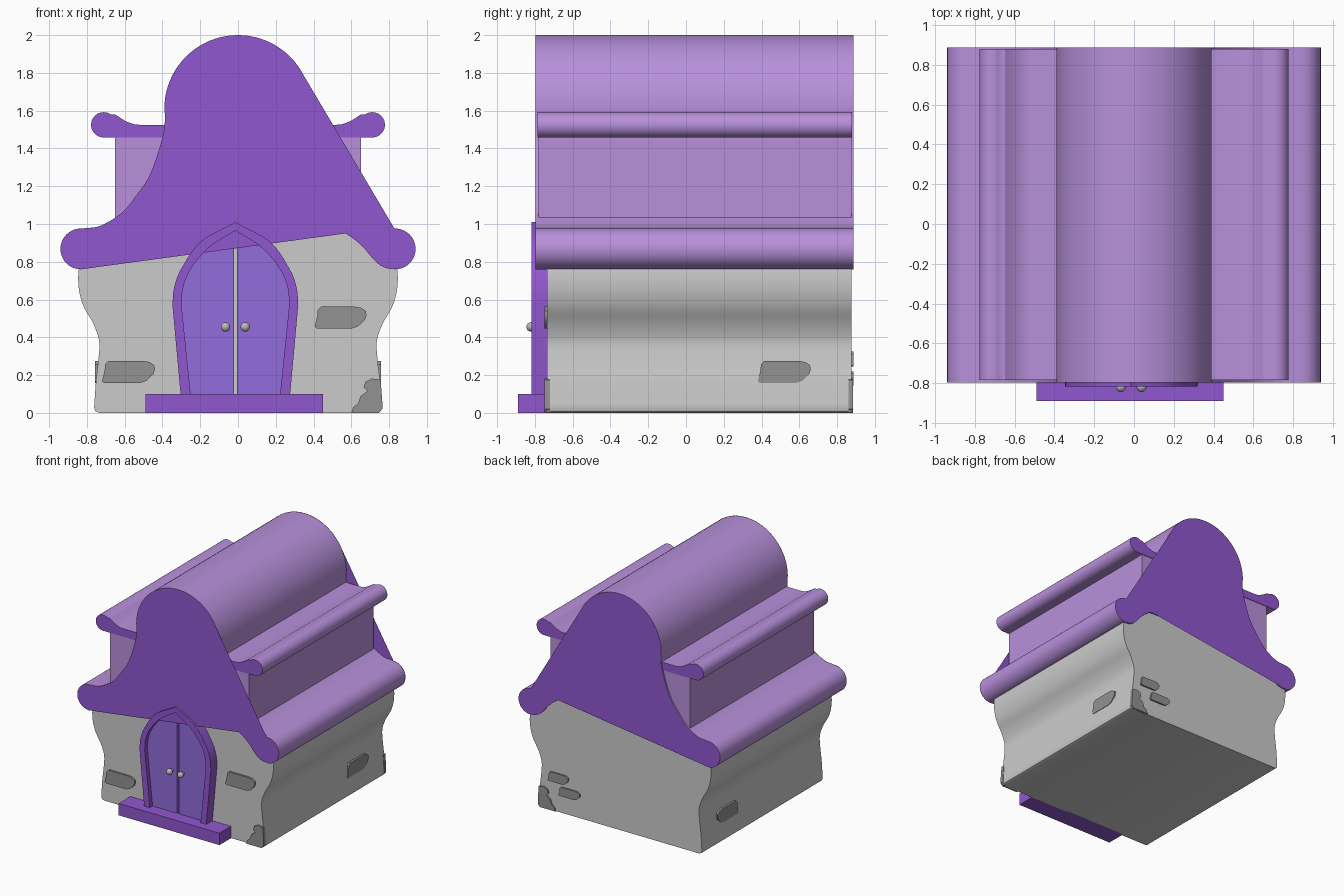
import bpy, bmesh
from math import sin, cos, radians
from mathutils import Vector

if "Cube" in bpy.data.objects:
    bpy.data.objects.remove(bpy.data.objects["Cube"])


def material(name, rgb):
    m = bpy.data.materials.new(name)
    m.diffuse_color = (*rgb, 1)
    m.use_nodes = True
    m.node_tree.nodes["Principled BSDF"].inputs["Base Color"].default_value = m.diffuse_color
    return m


DARK = material("dark_purple", (0.28, 0.095, 0.62))
LIGHT = material("light_purple", (0.48, 0.28, 0.71))
DOOR = material("door_purple", (0.29, 0.15, 0.71))
WALL = material("wall_grey", (0.55, 0.54, 0.57))
STONE = material("stone_grey", (0.29, 0.29, 0.29))
METAL = material("knob_grey", (0.5, 0.48, 0.48))


def arc(cx, cz, r, a0, a1, n):
    return [(cx + r * cos(radians(a0 + (a1 - a0) * i / n)),
             cz + r * sin(radians(a0 + (a1 - a0) * i / n))) for i in range(n + 1)]


def spline(pts, n=5):
    """Smooth curve through the given points."""
    p = [Vector(q) for q in pts]
    p = [2 * p[0] - p[1]] + p + [2 * p[-1] - p[-2]]
    out = []
    for a, b, c, d in zip(p, p[1:], p[2:], p[3:]):
        for i in range(n):
            t = i / n
            out.append(tuple(0.5 * (2 * b + (c - a) * t + (2 * a - 5 * b + 4 * c - d) * t * t
                                    + (3 * b - a - 3 * c + d) * t ** 3)))
    return out + [tuple(pts[-1])]


def mirrored(half):
    """Closed outline from its right half (first to last point)."""
    return half + [(-x, z) for x, z in reversed(half) if abs(x) > 1e-4]


def prism(name, pts, d0, d1, mat, end_mat=None, axis="y"):
    """Extrude an outline along y or x; equal depths give one flat face."""
    def put(p, d):
        return (p[0], d, p[1]) if axis == "y" else (d, p[0], p[1])
    bm = bmesh.new()
    a = [bm.verts.new(put(p, d0)) for p in pts]
    caps = [bm.faces.new(a)]
    if d0 != d1:
        b = [bm.verts.new(put(p, d1)) for p in pts]
        caps.append(bm.faces.new(b[::-1]))
        for i in range(len(a)):
            j = (i + 1) % len(a)
            bm.faces.new((a[j], a[i], b[i], b[j]))
    if end_mat:
        for f in caps:
            f.material_index = 1
    bmesh.ops.recalc_face_normals(bm, faces=bm.faces[:])
    me = bpy.data.meshes.new(name)
    bm.to_mesh(me)
    bm.free()
    me.materials.append(mat)
    if end_mat:
        me.materials.append(end_mat)
    ob = bpy.data.objects.new(name, me)
    bpy.context.collection.objects.link(ob)
    bpy.ops.object.select_all(action="DESELECT")
    ob.select_set(True)
    bpy.context.view_layer.objects.active = ob
    bpy.ops.object.shade_smooth_by_angle(angle=radians(32))
    return ob


# walls with a pinched waist
wall = [(0.735, 0.0), (0.755, 0.008), (0.762, 0.03)]
wall += spline([(0.76, 0.05), (0.752, 0.17), (0.739, 0.28), (0.735, 0.38), (0.765, 0.47),
                (0.82, 0.57), (0.845, 0.68), (0.835, 0.8), (0.78, 0.9), (0.7, 0.96), (0.6, 0.99)])
prism("walls", mirrored(wall), -0.735, 0.875, WALL)

# main roof: round ridge, concave flanks, rolled eaves
flank = spline([(0.39, 1.61), (0.387, 1.55), (0.402, 1.45), (0.464, 1.266), (0.543, 1.145),
                (0.62, 1.055), (0.73, 0.99), (0.81, 0.978)])
eave = arc(0.832, 0.868, 0.108, 92, -90, 20)
under = spline([(0.79, 0.765), (0.755, 0.78), (0.715, 0.815), (0.665, 0.875), (0.62, 0.915), (0.57, 0.95)], 3)
arch = arc(0, 1.61, 0.39, 90, 0, 20)
prism("roof", mirrored(arch[:-1] + flank[:-1] + eave + under), -0.798, 0.888, LIGHT)

# gable ends: straight on the right, curved on the left
left = [(-x, z) for x, z in reversed(arch[1:-1] + flank[:-1] + eave)]
gable = arc(0, 1.61, 0.39, 90, 27.5, 14) + eave + under + left
for side, y in (("front", -0.8), ("back", 0.89)):
    prism(side + "_gable", gable, y, y, DARK)

# side dormers with small curled roofs
prism("dormer_walls", [(-0.65, 1.03), (0.65, 1.03), (0.65, 1.49), (-0.65, 1.49)], -0.78, 0.875, LIGHT)
curl = [(0.0, 1.525)] + spline([(0.5, 1.525), (0.55, 1.528), (0.6, 1.548), (0.65, 1.58)], 4)
curl += arc(0.711, 1.525, 0.067, 125, -90, 20) + [(0.0, 1.458)]
prism("dormer_roof", curl + [(-x, z) for x, z in reversed(curl[1:-1])], -0.785, 0.88, LIGHT, DARK)

# pointed door frame and two leaves with a gap between them
CX = -0.014
outer = [(0.29, 0.1)] + spline([(0.333, 0.57), (0.325, 0.66), (0.288, 0.76), (0.185, 0.905), (0, 1.01)])
inner = [(0.237, 0.1)] + spline([(0.285, 0.57), (0.277, 0.66), (0.237, 0.76), (0.14, 0.875), (0, 0.965)])


def at_door(pts, s=1):
    return [(CX + s * x, z) for x, z in pts]


ring = mirrored(outer) + mirrored(inner)[::-1]
prism("door_frame", at_door(ring), -0.817, -0.72, DARK)
leaf = inner[:-1] + [(0.008, 0.96), (0.008, 0.1)]
for side, s in (("right", 1), ("left", -1)):
    prism(side + "_door", at_door(leaf, s), -0.78, -0.737, DOOR)
    # knob on a short stem
    x = CX + s * 0.052
    prism(side + "_knob_stem", arc(x, 0.455, 0.009, 0, 330, 11), -0.815, -0.77, METAL)
    bpy.ops.mesh.primitive_uv_sphere_add(segments=20, ring_count=12, radius=0.025,
                                         location=(x, -0.82, 0.455))
    knob = bpy.context.object
    knob.name = side + "_knob"
    knob.data.materials.append(METAL)
    bpy.ops.object.shade_smooth()

# door step
prism("step", [(-0.49, 0), (0.45, 0), (0.45, 0.1), (-0.49, 0.1)], -0.89, -0.72, DARK)

# worn stones: unit outline scaled to each place
SHAPE = [(0.0, 0.08), (0.04, 0.0), (0.72, 0.0), (0.84, 0.1), (0.97, 0.4), (1.0, 0.6), (0.99, 0.8),
         (0.9, 0.95), (0.78, 1.0), (0.12, 1.0), (0.06, 0.85), (0.05, 0.55)]


def stone(name, u0, u1, v0, v1, d0, d1, axis="y"):
    pts = [(u0 + (u1 - u0) * u, v0 + (v1 - v0) * v) for u, v in SHAPE]
    prism(name, pts, d0, d1, STONE, axis=axis)


stone("front_stone_left", -0.72, -0.44, 0.158, 0.275, -0.75, -0.72)
stone("front_stone_right", 0.406, 0.68, 0.447, 0.562, -0.75, -0.72)
stone("back_stone_upper", 0.67, 0.48, 0.245, 0.325, 0.86, 0.888)
stone("back_stone_lower", 0.57, 0.37, 0.145, 0.22, 0.86, 0.888)
stone("side_stone_right", 0.38, 0.66, 0.158, 0.275, 0.72, 0.757, "x")
stone("side_stone_left", 0.38, 0.66, 0.158, 0.275, -0.757, -0.72, "x")

# broken corner stones
corner = [(0.6, 0.0), (0.745, 0.0), (0.764, 0.02), (0.764, 0.06), (0.755, 0.175), (0.71, 0.182),
          (0.675, 0.165), (0.665, 0.135), (0.685, 0.115), (0.65, 0.09), (0.635, 0.05), (0.61, 0.03)]
prism("front_corner_stone", corner, -0.75, -0.72, STONE)
prism("back_corner_stone", corner, 0.86, 0.885, STONE)
